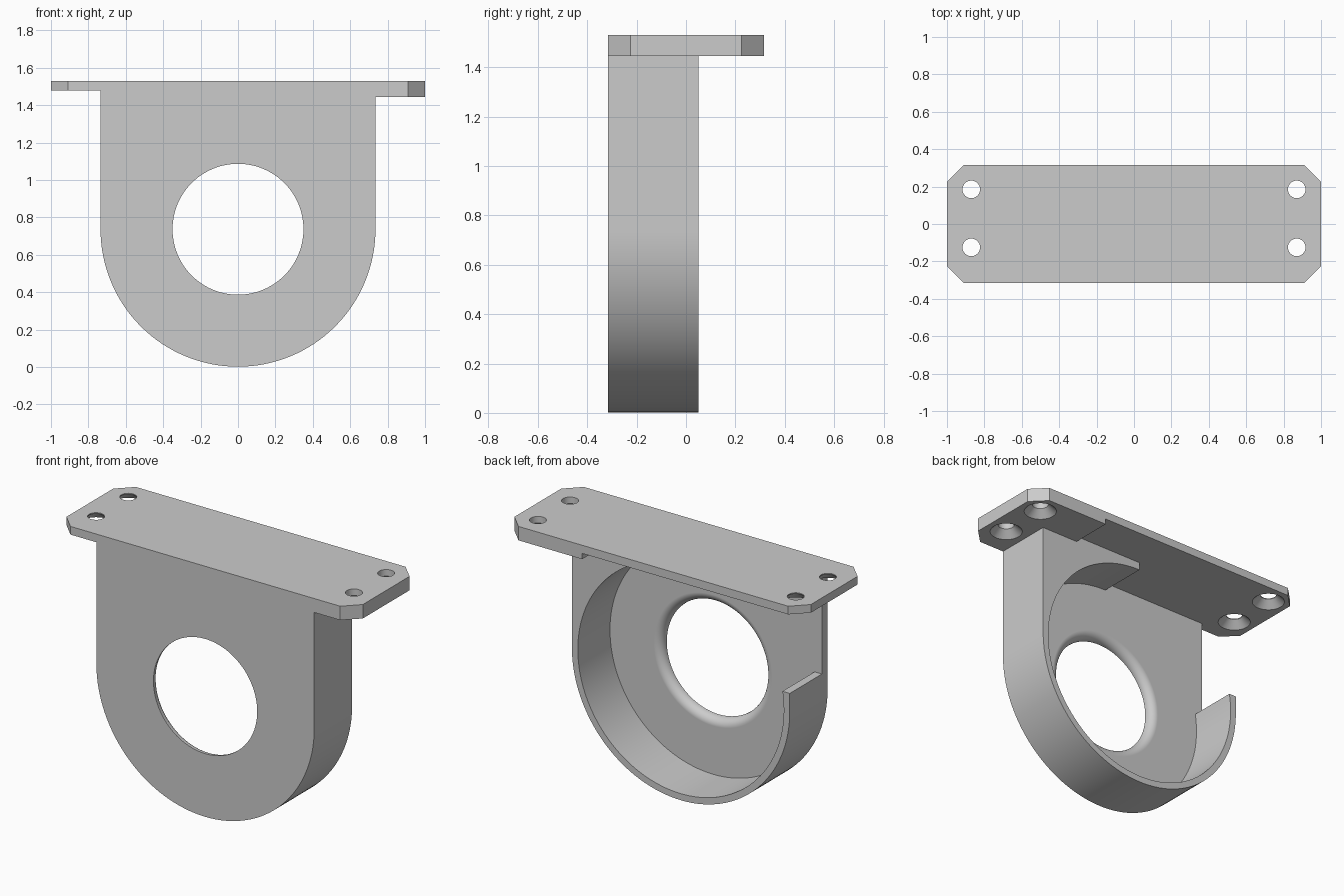
import bpy, bmesh, math
from mathutils import Vector

if "Cube" in bpy.data.objects:
    bpy.data.objects.remove(bpy.data.objects["Cube"], do_unlink=True)

FRONT, BACK, WEB = -0.315, 0.05, -0.26   # depth of outer face, rim and inner face
R, CZ, TOP = 0.735, 0.737, 1.53          # outer radius, bore height, top of flange
THIN, THICK = 1.48, 1.445                # undersides of the flange

grey = bpy.data.materials.new("plain grey")
grey.use_nodes = True
grey.diffuse_color = (0.6, 0.6, 0.6, 1)
grey.node_tree.nodes["Principled BSDF"].inputs["Base Color"].default_value = (0.6, 0.6, 0.6, 1)


def finish(bm, name):
    bmesh.ops.recalc_face_normals(bm, faces=bm.faces)
    mesh = bpy.data.meshes.new(name)
    bm.to_mesh(mesh)
    bm.free()
    mesh.materials.append(grey)
    ob = bpy.data.objects.new(name, mesh)
    bpy.context.collection.objects.link(ob)
    return ob


def prism(name, points, offset):
    """Extrude a closed 3D outline."""
    bm = bmesh.new()
    face = bm.faces.new([bm.verts.new(p) for p in points])
    ext = bmesh.ops.extrude_face_region(bm, geom=[face])
    moved = [v for v in ext["geom"] if isinstance(v, bmesh.types.BMVert)]
    bmesh.ops.translate(bm, verts=moved, vec=Vector(offset))
    return finish(bm, name)


def box(name, lo, hi):
    outline = [(lo[0], lo[1], lo[2]), (hi[0], lo[1], lo[2]),
               (hi[0], hi[1], lo[2]), (lo[0], hi[1], lo[2])]
    return prism(name, outline, (0, 0, hi[2] - lo[2]))


def lathe(name, profile, center, axis, n):
    """Turn (radius, height) pairs into a closed solid about the y or z axis."""
    bm = bmesh.new()
    rings = []
    for r, h in profile:
        ring = []
        for i in range(n):
            a = math.tau * i / n
            u, v = r * math.cos(a), r * math.sin(a)
            p = Vector((u, h, v)) if axis == "y" else Vector((u, v, h))
            ring.append(bm.verts.new(p + Vector(center)))
        rings.append(ring)
    for lower, upper in zip(rings, rings[1:]):
        for i in range(n):
            j = (i + 1) % n
            bm.faces.new((lower[i], lower[j], upper[j], upper[i]))
    bm.faces.new(rings[0])
    bm.faces.new(rings[-1])
    return finish(bm, name)


def combine(ob, other, operation):
    mod = ob.modifiers.new("combine", "BOOLEAN")
    mod.operation, mod.solver, mod.object = operation, "EXACT", other
    bpy.context.view_layer.objects.active = ob
    bpy.ops.object.modifier_apply(modifier=mod.name)
    bpy.data.objects.remove(other, do_unlink=True)


# U-shaped housing
arc = [math.pi + math.pi * i / 64 for i in range(65)]
outline = [(R * math.cos(a), FRONT, CZ + R * math.sin(a)) for a in arc]
outline += [(R, FRONT, TOP), (-R, FRONT, TOP)]
bracket = prism("mounting_bracket", outline, (0, BACK - FRONT, 0))

# Round pocket open at the back, and the cutaway in one upper quarter
pocket = lathe("pocket_cutter", [(0.695, WEB), (0.695, 0.3)], (0, 0, CZ), "y", 128)
combine(bracket, pocket, "DIFFERENCE")
combine(bracket, box("quarter_cutter", (-1, WEB, 0.85), (0, 0.3, THIN)), "DIFFERENCE")

# Central bore with a rounded inner lip
lip = 0.05
bore = [(0.35, -0.5)]
for i in range(11):
    t = math.pi / 2 * i / 10
    bore.append((0.35 + lip * (1 - math.cos(t)), WEB - lip + lip * math.sin(t)))
bore.append((0.35 + lip, -0.1))
combine(bracket, lathe("bore_cutter", bore, (0, 0, CZ), "y", 96), "DIFFERENCE")

# Flange with clipped corners, thicker at one end
W, D, C = 1.0, 0.315, 0.09
corners = [(W, D - C), (W - C, D), (C - W, D), (-W, D - C),
           (-W, C - D), (C - W, -D), (W - C, -D), (W, C - D)]
flange = prism("flange", [(x, y, THICK) for x, y in corners], (0, 0, TOP - THICK))
combine(flange, box("step_cutter", (-2, -1, 1), (0.48, 1, THIN)), "DIFFERENCE")
combine(bracket, flange, "UNION")

# Countersunk screw holes
for x, under in ((-0.87, THIN), (0.87, THICK)):
    for y in (0.185, -0.125):
        shape = [(0.105, under - 0.01), (0.047, under + 0.045), (0.047, TOP + 0.1)]
        combine(bracket, lathe("screw_cutter", shape, (x, y, 0), "z", 40), "DIFFERENCE")

# Smooth curved walls, crisp edges
bpy.ops.object.select_all(action="DESELECT")
bracket.select_set(True)
bpy.context.view_layer.objects.active = bracket
bpy.ops.object.shade_smooth_by_angle(angle=math.radians(30))
weighted = bracket.modifiers.new("even_shading", "WEIGHTED_NORMAL")
weighted.keep_sharp = True
